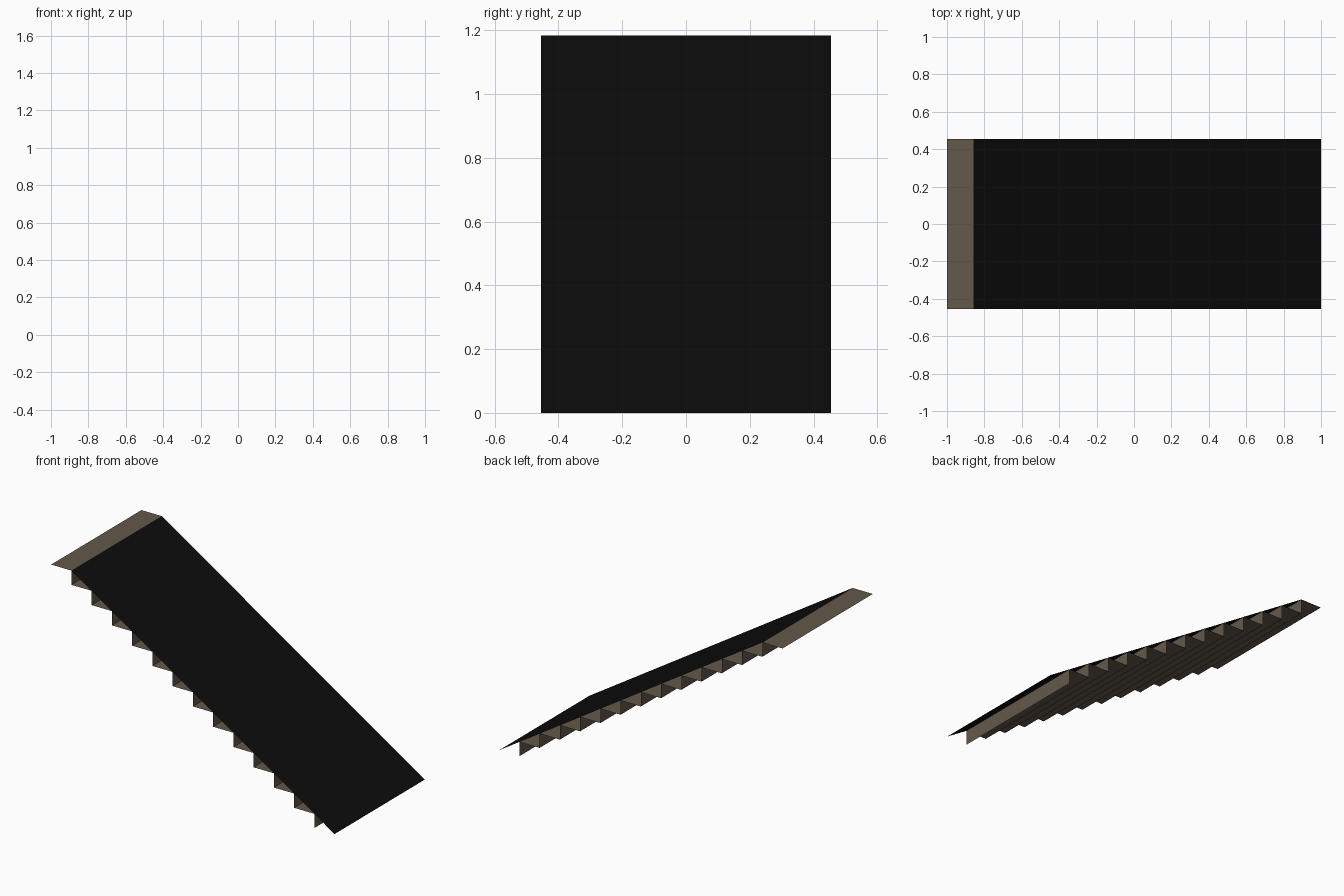
import bpy

if "Cube" in bpy.data.objects:
    bpy.data.objects.remove(bpy.data.objects["Cube"])

STEPS = 13
RUN = 2.0 / 14
HEIGHT = 1.184
RISE = HEIGHT / STEPS
HALF_W = 0.455


def material(name, rgb):
    m = bpy.data.materials.new(name)
    m.diffuse_color = (*rgb, 1)
    m.use_nodes = True
    m.node_tree.nodes["Principled BSDF"].inputs["Base Color"].default_value = m.diffuse_color
    return m


def sheet(name, profile, mat):
    """Sweep an open x-z profile across the width as a flat-faced sheet."""
    verts = [(x, y, z) for x, z in profile for y in (-HALF_W, HALF_W)]
    faces = [(2 * i, 2 * i + 2, 2 * i + 3, 2 * i + 1) for i in range(len(profile) - 1)]
    me = bpy.data.meshes.new(name)
    me.from_pydata(verts, [], faces)
    me.materials.append(mat)
    ob = bpy.data.objects.new(name, me)
    bpy.context.collection.objects.link(ob)
    return ob


stone = material("brown_stone", (0.125, 0.100, 0.070))
black = material("black_covering", (0.0037, 0.0037, 0.0037))

# Stair treads and risers, from the top landing down to the floor
profile = [(-1.0, HEIGHT)]
for k in range(STEPS):
    x, z = -1 + RUN * (k + 1), HEIGHT - RISE * k
    profile += [(x, z), (x, z - RISE)]
sheet("stair_steps", profile, stone)

# Sloping sheet resting on the step edges
sheet("ramp", [(-1 + RUN, HEIGHT), (1.0, 0.0)], black)
